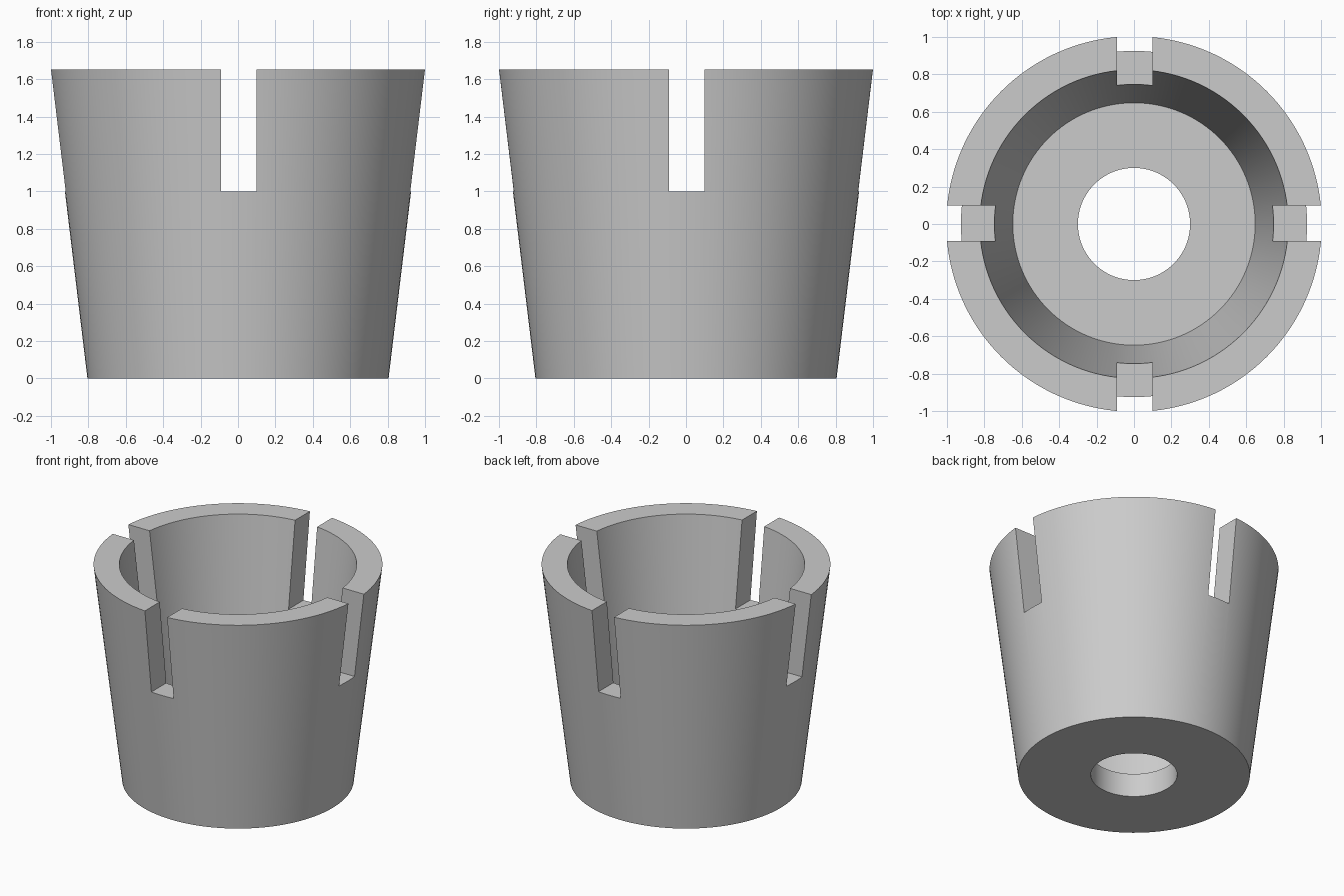
import bpy
import bmesh
from math import pi, radians
from mathutils import Matrix, Vector

if "Cube" in bpy.data.objects:
    bpy.data.objects.remove(bpy.data.objects["Cube"], do_unlink=True)

HEIGHT, FLOOR, SLOT_Z = 1.652, 0.18, 1.0
SEGMENTS = 128

grey = bpy.data.materials.new("plain grey")
grey.use_nodes = True
grey.diffuse_color = (0.6, 0.6, 0.6, 1)
grey.node_tree.nodes["Principled BSDF"].inputs["Base Color"].default_value = (0.6, 0.6, 0.6, 1)


def make_object(name, bm):
    mesh = bpy.data.meshes.new(name)
    bmesh.ops.recalc_face_normals(bm, faces=bm.faces)
    bm.to_mesh(mesh)
    bm.free()
    mesh.materials.append(grey)
    obj = bpy.data.objects.new(name, mesh)
    bpy.context.collection.objects.link(obj)
    return obj


# Tapered cup: closed wall section (radius, height) turned around z
section = [(0.3, 0), (0.805, 0), (1.004, HEIGHT), (0.825, HEIGHT),
           (0.648, FLOOR), (0.3, FLOOR)]
bm = bmesh.new()
ring = [bm.verts.new((r, 0, z)) for r, z in section]
edges = [bm.edges.new((ring[i - 1], ring[i])) for i in range(len(ring))]
bmesh.ops.spin(bm, geom=ring + edges, cent=(0, 0, 0), axis=(0, 0, 1),
               angle=2 * pi, steps=SEGMENTS, use_merge=True)
bmesh.ops.remove_doubles(bm, verts=bm.verts, dist=0.0001)
cup = make_object("slotted_cup", bm)

# Two crossing bars cut the four rim slots
bpy.context.view_layer.objects.active = cup
cup.select_set(True)
for name, size in (("slot_cutter_x", (3, 0.188, 1)), ("slot_cutter_y", (0.188, 3, 1))):
    bm = bmesh.new()
    bmesh.ops.create_cube(bm, size=1, matrix=Matrix.LocRotScale(
        Vector((0.004, 0.004, SLOT_Z + 0.5)), None, Vector(size)))
    cutter = make_object(name, bm)
    cutter.hide_render = True
    cut = cup.modifiers.new(name, "BOOLEAN")
    cut.operation = "DIFFERENCE"
    cut.solver = "EXACT"
    cut.object = cutter
    bpy.ops.object.modifier_apply(modifier=cut.name)
    bpy.data.objects.remove(cutter, do_unlink=True)

# Smooth walls with crisp rims and slot edges
bpy.ops.object.shade_smooth_by_angle(angle=radians(30))
